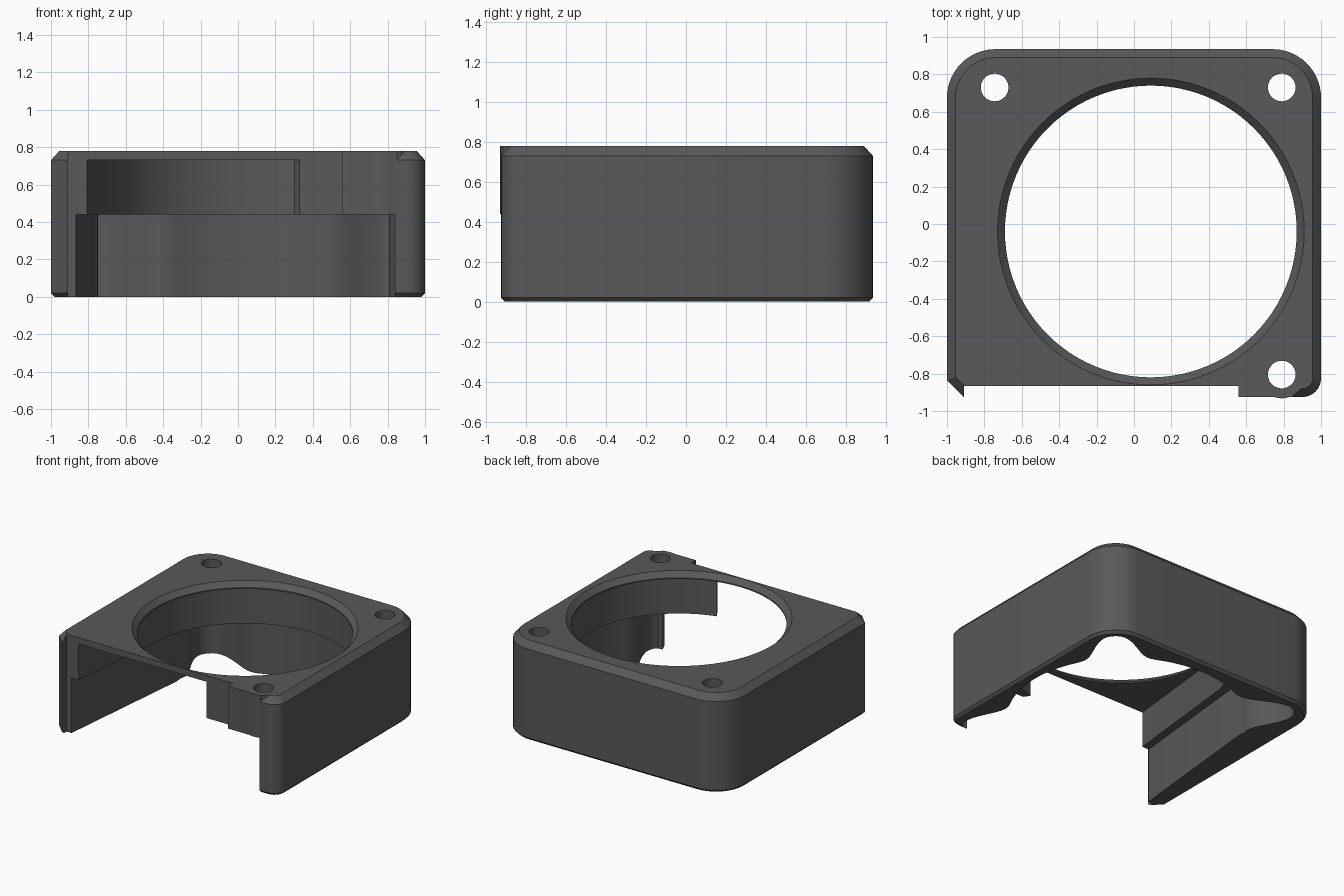
import bpy, bmesh, math
from math import cos, sin, radians, exp

if "Cube" in bpy.data.objects:
    bpy.data.objects.remove(bpy.data.objects["Cube"])

CX, CY = 0.09, -0.04                                      # fan centre
HOLES = [(-0.745, 0.73), (0.79, 0.73), (0.79, -0.805)]    # screw positions
Z_LEDGE, Z_CEIL, Z_TOP = 0.44, 0.73, 0.78


def loft(name, rings):
    """Closed solid through matching rings of (outline, z)."""
    bm = bmesh.new()
    loops = [[bm.verts.new((x, y, z)) for x, y in pts] for pts, z in rings]
    n = len(loops[0])
    for a, b in zip(loops, loops[1:]):
        for i in range(n):
            j = (i + 1) % n
            bm.faces.new((a[i], a[j], b[j], b[i]))
    bm.faces.new(loops[0][::-1])
    bm.faces.new(loops[-1])
    bmesh.ops.recalc_face_normals(bm, faces=bm.faces)
    me = bpy.data.meshes.new(name)
    bm.to_mesh(me)
    bm.free()
    ob = bpy.data.objects.new(name, me)
    bpy.context.collection.objects.link(ob)
    return ob


def prism(name, pts, z0, z1):
    return loft(name, [(pts, z0), (pts, z1)])


def block(name, x0, x1, y0, y1, z0, z1):
    return prism(name, [(x0, y0), (x1, y0), (x1, y1), (x0, y1)], z0, z1)


def arc(cx, cy, r, a0, a1, n):
    return [(cx + r * cos(radians(a0 + (a1 - a0) * i / n)),
             cy + r * sin(radians(a0 + (a1 - a0) * i / n))) for i in range(n + 1)]


def circle(cx, cy, r, n):
    return arc(cx, cy, r, 0, 360, n)[:-1]


def combine(target, tool, operation):
    """Apply a boolean and discard the tool."""
    mod = target.modifiers.new("cut", 'BOOLEAN')
    mod.object, mod.operation, mod.solver = tool, operation, 'EXACT'
    dg = bpy.context.evaluated_depsgraph_get()
    me = bpy.data.meshes.new_from_object(target.evaluated_get(dg))
    target.modifiers.clear()
    target.data = me
    bpy.data.objects.remove(tool)


def outer(d):
    """Housing footprint, inset by d."""
    x, y0, y1 = 1 - d, -0.925 + d, 0.935 - d
    rb, rf, c = 0.26 - d, 0.10 - d, 0.09 - d * 0.586
    return (arc(x - rf, y0 + rf, rf, -90, 0, 8) + arc(x - rb, y1 - rb, rb, 0, 90, 14)
            + arc(-x + rb, y1 - rb, rb, 90, 180, 14) + [(-x, y0 + c), (-x + c, y0)])


# Outer shell with chamfered top and bottom edges
housing = loft("fan_housing", [(outer(0.02), 0), (outer(0), 0.02),
                               (outer(0), Z_CEIL), (outer(0.045), Z_TOP)])

# Recess along the front
combine(housing, block("front_recess", -0.91, 0.56, -1.2, -0.867, -0.1, 1), 'DIFFERENCE')

# Lower pocket: spiral body, rounded screw ears, tapered left wall
ears = [(math.atan2(y - CY, x - CX), math.hypot(x - CX, y - CY) + 0.13) for x, y in HOLES]
a0, a1 = ears[2][0], radians(155)
pocket = []
for i in range(161):
    t = i / 160
    a = a0 + (a1 - a0) * t
    r = 0.83 + 0.10 * t * t
    r += sum((tip - r) * exp(-abs((a - e) / 0.175) ** 2.6) for e, tip in ears)
    pocket.append((CX + r * cos(a), CY + r * sin(a)))
pocket += [(-0.75, 0.30), (-0.87, -0.90), (-0.87, -1.2), (0.84, -1.2), (0.84, -0.90)]
combine(housing, prism("lower_pocket", pocket, -0.1, Z_LEDGE), 'DIFFERENCE')

# Front screw block and round boss reaching the full height
combine(housing, block("front_block", 0.56, 0.85, -0.926, -0.80, Z_LEDGE, Z_TOP), 'UNION')
combine(housing, prism("screw_boss", circle(0.79, -0.805, 0.127, 48), Z_LEDGE, Z_TOP), 'UNION')

# Upper chamber: round body opening to the front outlet
chamber = arc(CX, CY, 0.81, -75, 167, 80) + [(-0.81, -0.90), (-0.81, -1.2), (0.33, -1.2), (0.33, -0.865)]
combine(housing, prism("upper_chamber", chamber, Z_LEDGE - 0.02, Z_CEIL), 'DIFFERENCE')

# Chamfered inlet opening
inlet = loft("inlet", [(circle(CX, CY, 0.78, 96), 0.6), (circle(CX, CY, 0.78, 96), 0.74),
                       (circle(CX, CY, 0.82, 96), Z_TOP), (circle(CX, CY, 0.82, 96), 0.9)])
combine(housing, inlet, 'DIFFERENCE')

# Screw holes
for hx, hy in HOLES:
    combine(housing, prism("screw_hole", circle(hx, hy, 0.074, 32), 0.3, 1), 'DIFFERENCE')

# Dark grey plastic
grey = bpy.data.materials.new("dark_grey")
grey.diffuse_color = (0.1, 0.1, 0.1, 1)
grey.use_nodes = True
grey.node_tree.nodes["Principled BSDF"].inputs["Base Color"].default_value = grey.diffuse_color
housing.data.materials.clear()
housing.data.materials.append(grey)
for p in housing.data.polygons:
    p.material_index = 0

bpy.context.view_layer.objects.active = housing
housing.select_set(True)
bpy.ops.object.shade_smooth_by_angle(angle=radians(30))
